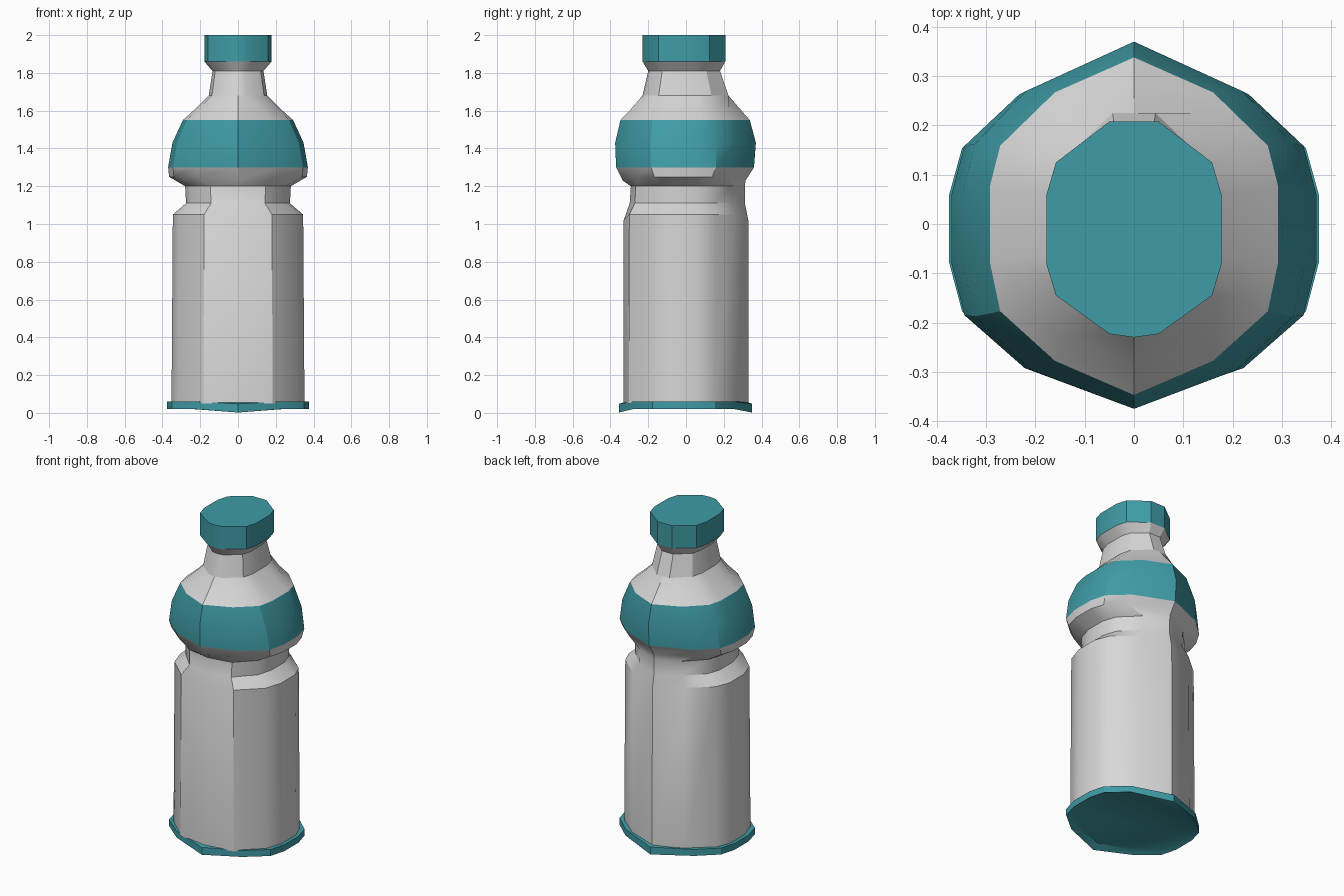
import bpy
import bmesh
import math

cube = bpy.data.objects.get("Cube")
if cube:
    bpy.data.objects.remove(cube, do_unlink=True)


def material(name, rgb):
    mat = bpy.data.materials.new(name)
    mat.use_nodes = True
    mat.diffuse_color = (*rgb, 1)
    mat.node_tree.nodes["Principled BSDF"].inputs["Base Color"].default_value = (*rgb, 1)
    return mat


white = material("pale plastic", (0.68, 0.68, 0.68))
teal = material("teal plastic", (0.05, 0.33, 0.38))

# Half cross-sections from front to back, mirrored into full outlines
ROUND = [(0, -1), (.6, -.79), (.93, -.5), (1, -.22), (1, .17), (.93, .44), (.63, .73), (0, 1)]
BODY = [(0, -1), (.52, -.91), (.9, -.54), (1, -.22), (1, .2), (.9, .46), (.52, .8), (0, 1)]
OVAL = [(0, -1), (.28, -.97), (.89, -.63), (1, -.35), (1, .28), (.89, .6), (.28, 1), (0, 1)]
DOME = [(0, -1), (.55, -.8), (.93, -.51), (1, -.23), (1, .23), (.93, .47), (.55, .79), (0, 1)]


def outline(section, z, width, front, back, dip=0):
    """Full ring; dip lowers the front and back tips."""
    ring = []
    for x, y in section + [(-x, y) for x, y in section[-2:0:-1]]:
        ring.append((x * width, y * (front if y < 0 else back), z - (dip if x == 0 else 0)))
    return ring


def loft(name, mat, rings, close_bottom=False, close_top=False):
    bm = bmesh.new()
    loops = [[bm.verts.new(p) for p in outline(*r)] for r in rings]
    for low, high in zip(loops, loops[1:]):
        for i in range(len(low)):
            j = (i + 1) % len(low)
            bm.faces.new((low[i], low[j], high[j], high[i]))
    if close_bottom:
        bm.faces.new(loops[0][::-1])
    if close_top:
        bm.faces.new(loops[-1])
    mesh = bpy.data.meshes.new(name)
    bm.to_mesh(mesh)
    bm.free()
    mesh.materials.append(mat)
    obj = bpy.data.objects.new(name, mesh)
    bpy.context.collection.objects.link(obj)
    bpy.ops.object.select_all(action='DESELECT')
    obj.select_set(True)
    bpy.context.view_layer.objects.active = obj
    bpy.ops.object.shade_smooth_by_angle(angle=math.radians(30))
    return obj


# Base rim with a shallow recessed underside
loft("base_rim", teal, [
    (ROUND, .035, .345, .325, .32),
    (ROUND, .02, .375, .355, .35, .018),
    (ROUND, .06, .375, .355, .35, .012),
    (BODY, .058, .34, .32, .32),
], close_bottom=True)

# Tall body with the grip groove
loft("body", white, [
    (BODY, .05, .352, .332, .332),
    (BODY, 1.05, .345, .33, .33, .03),
    (BODY, 1.11, .275, .298, .312),
    (BODY, 1.2, .28, .292, .312),
    (ROUND, 1.25, .365, .335, .315, .02),
    (ROUND, 1.3, .37, .37, .36),
])

# Coloured bulge
loft("shoulder_band", teal, [
    (ROUND, 1.3, .37, .37, .36),
    (ROUND, 1.43, .347, .375, .37),
    (DOME, 1.55, .292, .347, .338),
])

# Shoulder, neck and flare under the cap
loft("shoulder", white, [
    (DOME, 1.55, .292, .347, .338),
    (DOME, 1.61, .225, .29, .285),
    (OVAL, 1.68, .155, .23, .225),
])
loft("neck", white, [
    (OVAL, 1.68, .155, .23, .225),
    (OVAL, 1.81, .135, .2, .18),
    (OVAL, 1.86, .178, .23, .208),
])

# Cap
loft("cap", teal, [
    (OVAL, 1.86, .178, .23, .208),
    (OVAL, 2.0, .178, .23, .208),
], close_top=True)
